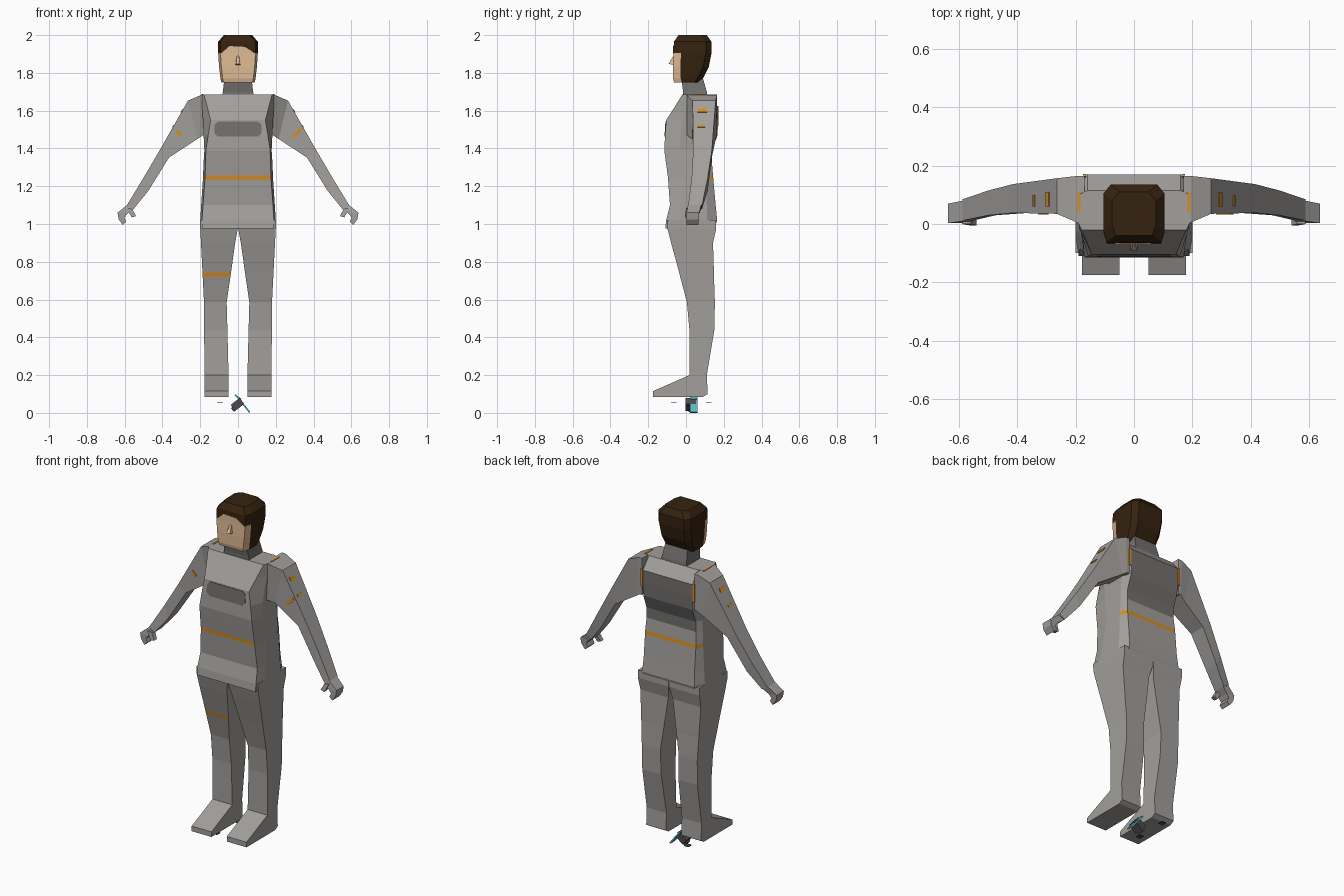
import bpy, bmesh, math
from mathutils import Vector, Matrix


def mat(name, r, g, b):
    m = bpy.data.materials.new(name)
    m.diffuse_color = (r, g, b, 1)
    return m


SUIT = mat("suit_grey", 0.36, 0.345, 0.33)
PANEL = mat("panel_grey", 0.17, 0.165, 0.16)
ORANGE = mat("trim_orange", 0.68, 0.27, 0.015)
SKIN = mat("skin", 0.74, 0.49, 0.30)
HAIR = mat("hair_brown", 0.035, 0.016, 0.005)
METAL = mat("device_metal", 0.07, 0.07, 0.075)
CYAN = mat("device_cyan", 0.10, 0.48, 0.56)


def finish(name, bm, mats, rule=None):
    bmesh.ops.recalc_face_normals(bm, faces=bm.faces)
    if rule:
        for f in bm.faces:
            f.material_index = rule(f.calc_center_median(), f.normal)
    me = bpy.data.meshes.new(name)
    bm.to_mesh(me)
    bm.free()
    for m in mats:
        me.materials.append(m)
    ob = bpy.data.objects.new(name, me)
    bpy.context.collection.objects.link(ob)
    return ob


def loft(name, rings, mats, rule=None):
    """Skin a list of equal-length point rings and cap both ends."""
    bm = bmesh.new()
    vs = [[bm.verts.new(p) for p in r] for r in rings]
    n = len(rings[0])
    for a, b in zip(vs, vs[1:]):
        for i in range(n):
            j = (i + 1) % n
            bm.faces.new((a[i], a[j], b[j], b[i]))
    bm.faces.new(vs[0])
    bm.faces.new(vs[-1])
    return finish(name, bm, mats, rule)


def plate(name, pts, m, push):
    """Thin slab from an outline, extruded along push."""
    return loft(name, [pts, [Vector(p) + Vector(push) for p in pts]], [m])


def box(name, c, size, m, roll=0):
    bm = bmesh.new()
    M = Matrix.Translation(c) @ Matrix.Rotation(roll, 4, 'Y') @ Matrix.Diagonal((*size, 1))
    bmesh.ops.create_cube(bm, size=1, matrix=M)
    return finish(name, bm, [m])


def octagon(z, xf, xs, yf, ysf, ysb, yb, xb):
    return [(-xf, yf, z), (xf, yf, z), (xs, ysf, z), (xs, ysb, z),
            (xb, yb, z), (-xb, yb, z), (-xs, ysb, z), (-xs, ysf, z)]


# Torso: waist band and dark back panel are coloured by rule
def torso_rule(c, n):
    if 1.234 < c.z < 1.258 and abs(n.y) > 0.2:
        return 1
    if 1.33 < c.z < 1.62 and n.y > 0.8:
        return 2
    return 0


loft("torso", [octagon(*r) for r in (
    (0.975, 0.19, 0.198, -0.11, -0.04, 0.11, 0.15, 0.17),
    (1.02, 0.19, 0.20, -0.105, -0.04, 0.11, 0.165, 0.17),
    (1.10, 0.185, 0.195, -0.085, -0.03, 0.11, 0.157, 0.165),
    (1.235, 0.175, 0.186, -0.095, -0.01, 0.105, 0.145, 0.165),
    (1.257, 0.174, 0.185, -0.097, -0.01, 0.105, 0.143, 0.165),
    (1.33, 0.172, 0.182, -0.107, -0.02, 0.105, 0.137, 0.16),
    (1.39, 0.17, 0.178, -0.115, -0.03, 0.10, 0.138, 0.16),
    (1.47, 0.158, 0.182, -0.111, -0.03, 0.12, 0.167, 0.16),
    (1.55, 0.145, 0.186, -0.105, -0.02, 0.13, 0.17, 0.16),
    (1.62, 0.163, 0.19, -0.06, 0.0, 0.13, 0.17, 0.16),
    (1.685, 0.18, 0.19, -0.02, 0.0, 0.10, 0.115, 0.16))],
    [SUIT, ORANGE, PANEL], torso_rule)

# Chest panel following the chest slope
chest = [(-.125, 1.48), (-.105, 1.462), (.105, 1.462), (.125, 1.48),
         (.125, 1.525), (.105, 1.543), (-.105, 1.543), (-.125, 1.525)]
plate("chest_panel", [(x, -0.1055 - (1.55 - z) * 0.0625, z) for x, z in chest], PANEL, (0, -0.003, 0))

# Neck
loft("neck", [[(-w, f, z), (w, f, z), (w, b, z), (-w, b, z)] for z, w, f, b in (
    (1.665, .085, -.015, .115), (1.70, .08, -.015, .11), (1.77, .072, -.025, .09))], [PANEL])


# Head: front faces below the hairline are skin, the rest is hair
def head_rule(c, n):
    return 0 if c.z < 1.76 and n.z < -0.6 or (c.z < 1.905 and c.y < -0.03) else 1


loft("head", [octagon(z, w - .012, w, f, f + .04, b - .03, b, w - .025) for z, w, f, b in (
    (1.75, .088, -.063, .075), (1.77, .093, -.068, .09), (1.83, .10, -.069, .12),
    (1.905, .105, -.067, .135), (1.965, .105, -.064, .135), (2.0, .075, -.04, .11))],
    [SKIN, HAIR], head_rule)
plate("forehead", [(x, -0.063, z) for x, z in (
    (-.092, 1.90), (.092, 1.90), (.065, 1.92), (.035, 1.938), (-.045, 1.942), (-.07, 1.92))],
    SKIN, (0, -0.0055, 0))
loft("nose", [[(-.013, -.066, 1.842), (.013, -.066, 1.842), (.011, -.092, 1.848), (-.011, -.092, 1.848)],
              [(-.007, -.066, 1.89), (.007, -.066, 1.89), (.005, -.07, 1.885), (-.005, -.07, 1.885)]], [SKIN])


# Legs, feet, arms and hands on both sides
def leg_rule(c, n):
    return 1 if c.x < 0 and 0.722 < c.z < 0.742 and n.y < -0.5 else 0


def strip_on(a, b, f0, f1):
    return a + (b - a) * f0, a + (b - a) * f1


for s, side in ((-1, "right"), (1, "left")):
    loft(side + "_leg", [[(s * i, f, z), (s * o, f, z), (s * o, b, z), (s * i, b, z)]
                         for z, i, o, f, b in (
        (1.02, .0, .20, -.10, .16), (.975, .001, .20, -.098, .16), (.90, .015, .196, -.079, .143),
        (.742, .037, .188, -.036, .148), (.722, .04, .187, -.031, .148),
        (.585, .06, .18, .005, .153), (.44, .056, .179, .018, .15),
        (.20, .05, .178, .018, .11))], [SUIT, ORANGE], leg_rule)
    foot = [(.018, .2), (-.175, .115), (-.175, .085), (.09, .085), (.115, .1), (.11, .2)]
    loft(side + "_foot", [[(s * x, y, z) for y, z in foot] for x in (.05, .178)], [SUIT])

    # each ring: outer x,z / inner x,z / front y, back y
    rings = [(.17, 1.685, .17, 1.47, .0, .165), (.195, 1.683, .185, 1.47, .005, .165),
             (.265, 1.653, .215, 1.45, .035, .157), (.415, 1.39, .365, 1.352, .038, .137),
             (.50, 1.245, .475, 1.175, .03, .115), (.588, 1.10, .552, 1.08, .012, .085)]
    loft(side + "_arm", [[(s * ox, f, oz), (s * ix, f, iz), (s * ix, b, iz), (s * ox, b, oz)]
                         for ox, oz, ix, iz, f, b in rings], [SUIT])
    hand = [(.588, 1.10, .552, 1.08, .01, .08), (.638, 1.06, .585, 1.055, .003, .07),
            (.632, 1.025, .602, 1.035, .003, .068), (.61, .995, .592, 1.012, .003, .066)]
    loft(side + "_hand", [[(s * ox, f, oz), (s * ix, f, iz), (s * ix, b, iz), (s * ox, b, oz)]
                          for ox, oz, ix, iz, f, b in hand], [SUIT])
    loft(side + "_thumb", [[(s * ox, f, oz), (s * ix, f, iz), (s * ix, b, iz), (s * ox, b, oz)]
                           for ox, oz, ix, iz, f, b in (
        (.59, 1.085, .56, 1.08, .0, .03), (.563, 1.035, .54, 1.042, -.005, .02))], [SUIT])

    # orange marks on the outer arm and the shoulder seams
    a, b = Vector((s * .265, 0, 1.653)), Vector((s * .415, 0, 1.39))
    for k, (f0, f1, y0, y1) in enumerate(((.17, .24, .06, .11), (.50, .54, .06, .10))):
        p, q = strip_on(a, b, f0, f1)
        plate(f"{side}_arm_mark_{k}", [(p.x, y0, p.z), (p.x, y1, p.z), (q.x, y1, q.z), (q.x, y0, q.z)],
              ORANGE, (s * .003, 0, .002))
    plate(side + "_shoulder_top_seam", [(s * .184, .04, 1.684), (s * .194, .04, 1.684),
                                        (s * .194, .11, 1.684), (s * .184, .11, 1.684)], ORANGE, (0, 0, .003))
    plate(side + "_shoulder_back_seam", [(s * .163, .166, 1.52), (s * .175, .166, 1.52),
                                         (s * .175, .166, 1.625), (s * .163, .166, 1.625)], ORANGE, (0, .006, 0))
    # front mark across the upper arm, longer on the left
    w = .028 if s > 0 else .014
    box(side + "_arm_front_mark", (s * .312, .036, 1.482), (w * 2.4, .006, .016), ORANGE, -s * math.radians(43))

# Small device lying between the feet
tilt = math.radians(-38)
box("device_body", (-.003, .025, .045), (.06, .055, .04), METAL, tilt)
box("device_grip", (-.018, .03, .025), (.03, .035, .025), METAL, tilt)
box("device_fin", (.03, .04, .043), (.008, .04, .105), CYAN, math.radians(-38))
box("device_cap", (.0, .042, .083), (.04, .03, .008), CYAN, math.radians(35))
for i, y in enumerate((-.065, .12)):
    box(f"sole_chip_{i}", (-.095, y, .054), (.03, .03, .004), METAL)
